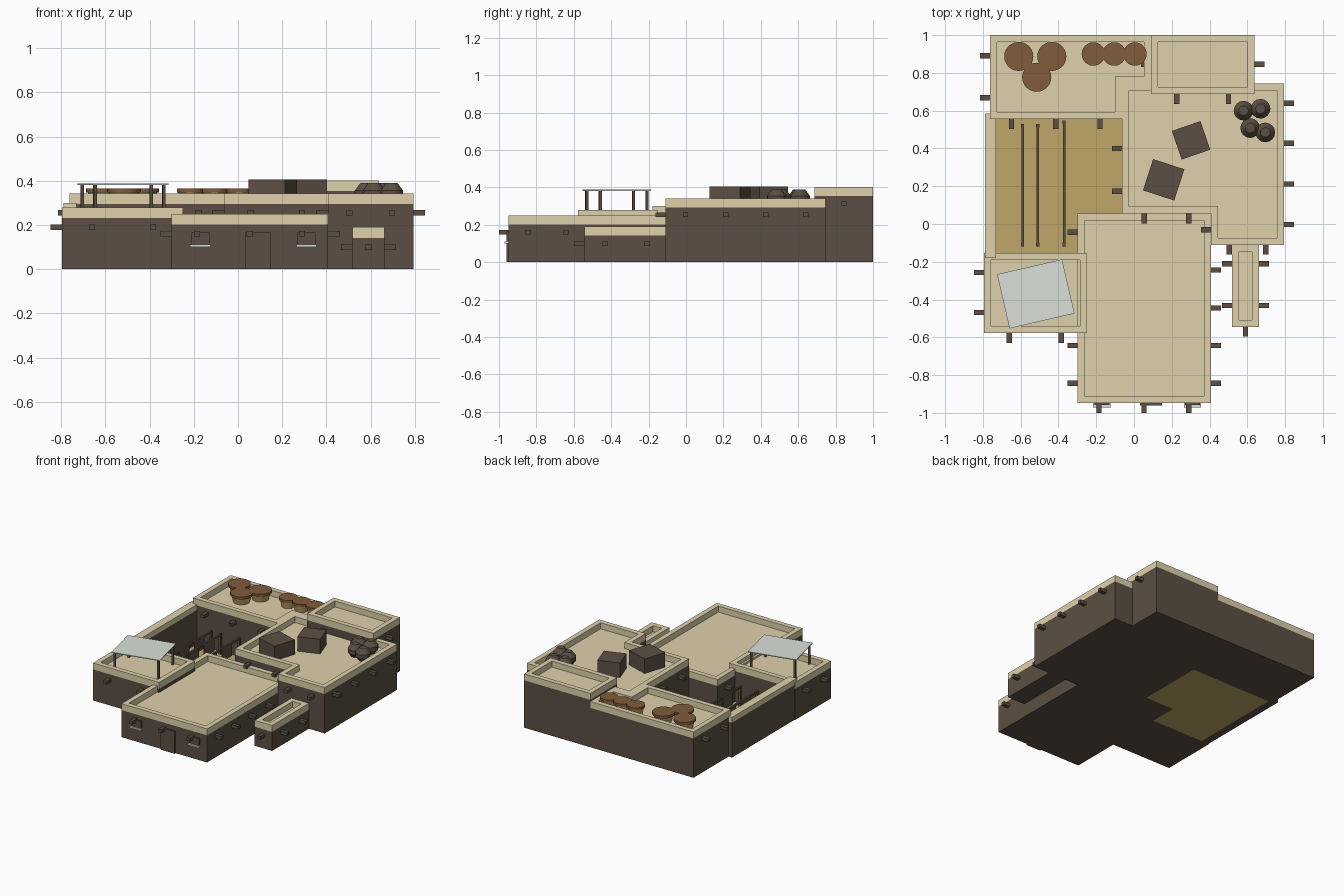
import bpy, bmesh, math
from mathutils import Matrix, Vector

if "Cube" in bpy.data.objects:
    bpy.data.objects.remove(bpy.data.objects["Cube"])


def material(name, rgb):
    m = bpy.data.materials.new(name)
    m.use_nodes = True
    m.diffuse_color = (*rgb, 1)
    m.node_tree.nodes["Principled BSDF"].inputs["Base Color"].default_value = (*rgb, 1)
    return m


WALL = material("dark brown", (0.108, 0.078, 0.057))
TRIM = material("pale plaster", (0.74, 0.64, 0.41))
SAND = material("sand", (0.53, 0.39, 0.14))
LID = material("rust brown", (0.215, 0.108, 0.046))
CLOTH = material("pale grey", (0.70, 0.75, 0.69))


def finish(name, bm, *mats):
    bmesh.ops.recalc_face_normals(bm, faces=bm.faces)
    me = bpy.data.meshes.new(name)
    bm.to_mesh(me)
    bm.free()
    for m in mats:
        me.materials.append(m)
    ob = bpy.data.objects.new(name, me)
    bpy.context.scene.collection.objects.link(ob)
    return ob


def box(name, centre, size, mat, turn=0):
    bm = bmesh.new()
    bmesh.ops.create_cube(bm, size=1)
    place = Matrix.Translation(centre) @ Matrix.Rotation(math.radians(turn), 4, "Z")
    bm.transform(place @ Matrix.Diagonal((*size, 1)))
    return finish(name, bm, mat)


def raise_face(bm, face, dz, keep=False):
    """Extrude a face along z; the starting face stays only as a base."""
    out = bmesh.ops.extrude_face_region(bm, geom=[face], use_keep_orig=True)["geom"]
    bmesh.ops.translate(bm, vec=(0, 0, dz), verts=[g for g in out if isinstance(g, bmesh.types.BMVert)])
    new = [g for g in out if isinstance(g, bmesh.types.BMFace)][0]
    if not keep:
        bmesh.ops.delete(bm, geom=[face], context="FACES_ONLY")
    return new


def house(name, outline, top, trim=0.048, parapet=True):
    """Dark walls, pale band and a sunken flat roof."""
    bm = bmesh.new()
    face = bm.faces.new([bm.verts.new((x, y, 0)) for x, y in outline])
    face = raise_face(bm, face, top - trim, keep=True)
    face = raise_face(bm, face, trim)
    if parapet:
        bm.normal_update()
        bmesh.ops.inset_region(bm, faces=[face], thickness=0.037, use_even_offset=True)
        raise_face(bm, face, 0.003 - trim)
    for f in bm.faces:
        f.material_index = int(f.calc_center_median().z > top - trim + 0.001)
    return finish(name, bm, WALL, TRIM)


def rect(x0, x1, y0, y1):
    return [(x0, y0), (x1, y0), (x1, y1), (x0, y1)]


def lathe(name, x, y, profile, mats, sides=24, lid_from=9):
    """Turned solid; faces above lid_from take the second colour."""
    bm = bmesh.new()
    rings = []
    for r, z in profile:
        rings.append([bm.verts.new((x + r * math.cos(a), y + r * math.sin(a), z))
                      for a in (math.tau * i / sides for i in range(sides))])
    for a, b in zip(rings, rings[1:]):
        for i in range(sides):
            j = (i + 1) % sides
            bm.faces.new((a[i], a[j], b[j], b[i]))
    bm.faces.new(rings[0])
    bm.faces.new(rings[-1])
    for f in bm.faces:
        f.material_index = int(f.calc_center_median().z > lid_from)
    return finish(name, bm, *mats)


# Buildings
house("front_house", rect(-0.30, 0.408, -0.948, 0.056), 0.25)
house("left_house", rect(-0.795, -0.248, -0.577, -0.153), 0.28)
house("back_left_house", [(-0.762, 0.556), (-0.063, 0.556), (-0.063, 0.745),
                          (0.09, 0.745), (0.09, 1), (-0.762, 1)], 0.342)
house("right_house", [(-0.063, 0.056), (0.408, 0.056), (0.408, -0.11),
                      (0.794, -0.11), (0.794, 0.745), (-0.063, 0.745)], 0.342)
house("back_house", rect(0.09, 0.638, 0.687, 1), 0.402)
house("small_shed", rect(0.518, 0.663, -0.544, -0.11), 0.19)
house("courtyard_wall", rect(-0.79, -0.73, -0.18, 0.585), 0.30, 0.04, parapet=False)

# Courtyard floor
bm = bmesh.new()
yard = [(-0.73, -0.153), (-0.30, -0.153), (-0.30, 0.056), (-0.063, 0.056), (-0.063, 0.556), (-0.73, 0.556)]
raise_face(bm, bm.faces.new([bm.verts.new((x, y, 0)) for x, y in yard]), 0.006, keep=True)
finish("courtyard_floor", bm, SAND)


# Roof beam ends: axis, wall position, side, height, positions along the wall
def beams(prefix, axis, wall, side, z, spots):
    for n, s in enumerate(spots):
        c = wall + side * 0.02
        if axis == "x":
            box(f"{prefix}_beam_{n}", (c, s, z), (0.065, 0.028, 0.024), WALL)
        else:
            box(f"{prefix}_beam_{n}", (s, c, z), (0.028, 0.065, 0.024), WALL)


beams("front_house_right", "x", 0.408, 1, 0.16, [-0.843, -0.643, -0.445, -0.243])
beams("front_house_left", "x", -0.30, -1, 0.16, [-0.843, -0.643, -0.043])
beams("front_house_front", "y", -0.948, -1, 0.16, [-0.185, 0.053, 0.29])
beams("left_house_side", "x", -0.795, -1, 0.19, [-0.468, -0.257])
beams("left_house_front", "y", -0.577, -1, 0.19, [-0.66, -0.385])
beams("back_left_side", "x", -0.762, -1, 0.255, [0.668, 0.89])
beams("back_left_front", "y", 0.556, -1, 0.255, [-0.648, -0.415, -0.18])
beams("right_house_left", "x", -0.063, -1, 0.255, [0.173, 0.40])
beams("right_house_right", "x", 0.794, 1, 0.255, [-0.003, 0.212, 0.427, 0.64])
beams("right_house_inner", "y", 0.056, -1, 0.255, [0.055, 0.29])
beams("right_house_notch", "x", 0.408, -1, 0.255, [-0.03])
beams("right_house_front", "y", -0.11, -1, 0.255, [0.505, 0.697])
beams("back_house_right", "x", 0.638, 1, 0.315, [0.845])
beams("back_house_left", "x", 0.09, -1, 0.315, [0.845])
beams("back_house_front", "y", 0.687, -1, 0.315, [0.227, 0.50])
beams("shed_right", "x", 0.663, 1, 0.10, [-0.432, -0.21])
beams("shed_left", "x", 0.518, -1, 0.10, [-0.432, -0.21])
beams("shed_front", "y", -0.544, -1, 0.10, [0.59])

# Front door and windows with pale sills
box("front_door", (0.09, -0.951, 0.0825), (0.118, 0.018, 0.165), WALL)
for n, x in enumerate((-0.17, 0.31)):
    box(f"window_{n}", (x, -0.951, 0.135), (0.08, 0.016, 0.06), WALL)
    box(f"window_sill_{n}", (x, -0.956, 0.106), (0.092, 0.03, 0.011), CLOTH)

# Awning on four posts
awning = Matrix.Translation((-0.52, -0.37, 0)) @ Matrix.Rotation(math.radians(13), 4, "Z")
box("awning_cloth", (-0.52, -0.37, 0.385), (0.353, 0.294, 0.006), CLOTH, 13)
for sx in (-1, 1):
    for sy in (-1, 1):
        p = awning @ Vector((sx * 0.16, sy * 0.128, 0.308))
        box("awning_post", p, (0.014, 0.014, 0.15), WALL, 13)

# Courtyard racks with hanging panels
for n, (x, y0, y1) in enumerate([(-0.59, -0.11, 0.52), (-0.51, -0.11, 0.52), (-0.37, -0.11, 0.54)]):
    mid = (y0 + y1) / 2
    box(f"rack_bar_{n}", (x, mid, 0.15), (0.013, y1 - y0, 0.012), WALL)
    for y in (y0, y1):
        box(f"rack_post_{n}", (x, y, 0.08), (0.017, 0.017, 0.155), WALL)
    for k in (-1, 0, 1):
        box(f"rack_panel_{n}", (x, mid + k * 0.18, 0.10), (0.006, 0.12, 0.09), WALL)

# Lidded baskets on the back roof
for r, spots in ((0.077, [(-0.61, 0.887), (-0.435, 0.887), (-0.515, 0.777)]),
                 (0.062, [(-0.215, 0.90), (-0.105, 0.90), (0.005, 0.90)])):
    for x, y in spots:
        lathe("basket", x, y, [(r * 0.72, 0.296), (r * 0.9, 0.348), (r, 0.348), (r, 0.366)],
              (SAND, LID), lid_from=0.347)

# Roof crates
box("roof_crate_front", (0.157, 0.234, 0.351), (0.174, 0.174, 0.11), WALL, -18)
box("roof_crate_back", (0.302, 0.443, 0.351), (0.16, 0.16, 0.11), WALL, 19)

# Clay urns
for x, y in ((0.58, 0.60), (0.67, 0.61), (0.615, 0.508), (0.695, 0.485)):
    lathe("clay_urn", x, y, [(0.03, 0.296), (0.052, 0.325), (0.052, 0.355), (0.03, 0.385),
                             (0.026, 0.39)], (WALL,), sides=16)
